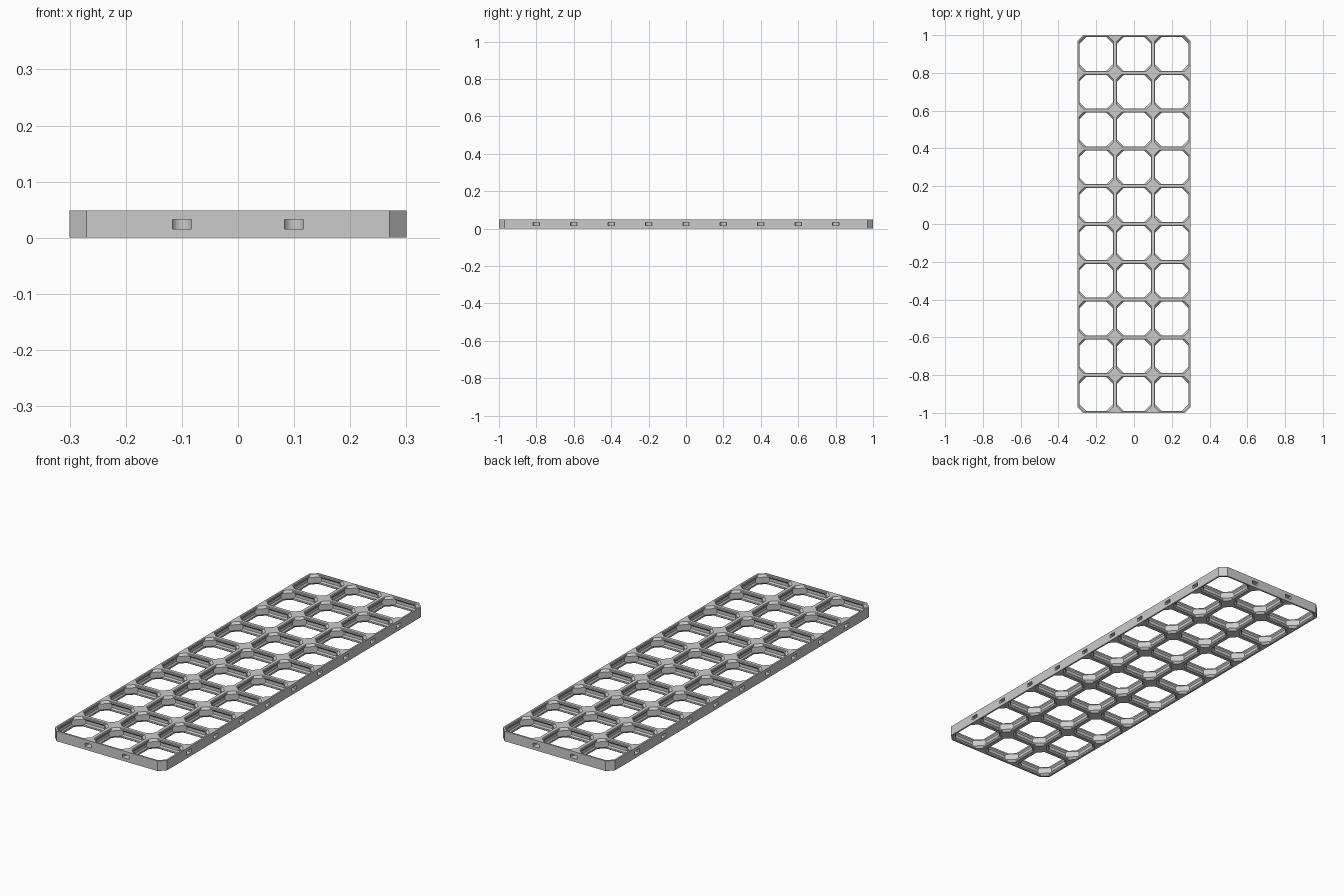
import bpy, bmesh, math

if "Cube" in bpy.data.objects:
    bpy.data.objects.remove(bpy.data.objects["Cube"])

COLS, ROWS = 3, 10
MM = 1 / 140           # dimensions below are in mm, board is 280 mm long
TILE, THICK = 28.0, 6.8
CUT = 4.2              # outer corner chamfer leg

grey = bpy.data.materials.new("grey plastic")
grey.diffuse_color = (0.6, 0.6, 0.6, 1)
grey.use_nodes = True
grey.node_tree.nodes["Principled BSDF"].inputs["Base Color"].default_value = grey.diffuse_color


def make_object(name, bm):
    bmesh.ops.remove_doubles(bm, verts=bm.verts, dist=1e-5)
    bmesh.ops.recalc_face_normals(bm, faces=bm.faces)
    me = bpy.data.meshes.new(name)
    bm.to_mesh(me)
    bm.free()
    me.materials.append(grey)
    ob = bpy.data.objects.new(name, me)
    bpy.context.collection.objects.link(ob)
    return ob


# Opening profile: height, wall half thickness, corner block leg
HALF = [(0, 1.1, 5.9), (0.4, 1.5, 6.466), (1.4, 1.5, 7.88), (2.4, 0.8, 7.88)]
PROFILE = HALF + [(THICK - z, w, leg) for z, w, leg in reversed(HALF)]


def octagon(cx, cy, wall, leg):
    a = TILE / 2 - wall
    b = TILE - leg - a
    pts = [(a, -b), (a, b), (b, a), (-b, a), (-a, b), (-a, -b), (-b, -a), (b, -a)]
    return [(cx + x, cy + y) for x, y in pts]


def add_tile(bm, i, j):
    cx, cy = (i - (COLS - 1) / 2) * TILE, (j - (ROWS - 1) / 2) * TILE

    def vert(x, y, z):
        return bm.verts.new((x * MM, y * MM, z * MM))

    # lofted octagonal opening
    rings = [[vert(x, y, z) for x, y in octagon(cx, cy, w, leg)] for z, w, leg in PROFILE]
    for lo, hi in zip(rings, rings[1:]):
        for k in range(8):
            n = (k + 1) % 8
            bm.faces.new((lo[k], lo[n], hi[n], hi[k]))

    # tile outline: each corner is one point, or two on the board corners
    caps = []
    for z, ring in ((0, rings[0]), (THICK, rings[-1])):
        corners = []
        for k, (sx, sy) in enumerate([(1, 1), (-1, 1), (-1, -1), (1, -1)]):
            x, y = cx + sx * TILE / 2, cy + sy * TILE / 2
            if i == (COLS - 1 if sx > 0 else 0) and j == (ROWS - 1 if sy > 0 else 0):
                pts = [(x, y - sy * CUT), (x - sx * CUT, y)]
                if k % 2:
                    pts.reverse()
                corners.append([vert(px, py, z) for px, py in pts])
            else:
                corners.append([vert(x, y, z)])
        for k in range(4):
            c, nxt = corners[k], corners[(k + 1) % 4]
            start, end = ring[(2 * k + 2) % 8], ring[(2 * k + 3) % 8]
            bm.faces.new([ring[2 * k + 1], *c, start])
            bm.faces.new([start, c[-1], nxt[0], end])
        caps.append(corners)

    # outer walls
    on_edge = [j == ROWS - 1, i == 0, j == 0, i == COLS - 1]
    b, t = caps
    for k in range(4):
        n = (k + 1) % 4
        if on_edge[k]:
            bm.faces.new((b[k][-1], b[n][0], t[n][0], t[k][-1]))
        if len(b[k]) == 2:
            bm.faces.new((b[k][0], b[k][1], t[k][1], t[k][0]))


bm = bmesh.new()
for i in range(COLS):
    for j in range(ROWS):
        add_tile(bm, i, j)
board = make_object("grid_board", bm)


# Connector pockets: narrow throat opening into a round end
def add_pocket(bm, x, y, dx, dy):
    pts = [(-1, -2.4), (1.4, -2.4)]
    for s in range(13):
        a = math.radians(-100 + s * 200 / 12)
        pts.append((2.5 + 2.6 * math.cos(a), 2.6 * math.sin(a)))
    pts += [(1.4, 2.4), (-1, 2.4)]
    rings = [[bm.verts.new(((x + u * dx - v * dy) * MM, (y + u * dy + v * dx) * MM, z * MM))
              for u, v in pts] for z in (THICK / 2 - 1.2, THICK / 2 + 1.2)]
    bm.faces.new(rings[0])
    bm.faces.new(rings[1])
    for k in range(len(pts)):
        n = (k + 1) % len(pts)
        bm.faces.new((rings[0][k], rings[0][n], rings[1][n], rings[1][k]))


bm = bmesh.new()
for s in (-1, 1):
    for j in range(1, ROWS):
        add_pocket(bm, s * COLS * TILE / 2, (j - ROWS / 2) * TILE, -s, 0)
    for i in range(1, COLS):
        add_pocket(bm, (i - COLS / 2) * TILE, s * ROWS * TILE / 2, 0, -s)
cutter = make_object("pocket_cutter", bm)
cutter.hide_render = True

mod = board.modifiers.new("pockets", 'BOOLEAN')
mod.object = cutter
mod.operation = 'DIFFERENCE'
mod.solver = 'EXACT'
bpy.context.view_layer.objects.active = board
board.select_set(True)
bpy.ops.object.modifier_apply(modifier=mod.name)
bpy.data.objects.remove(cutter)
